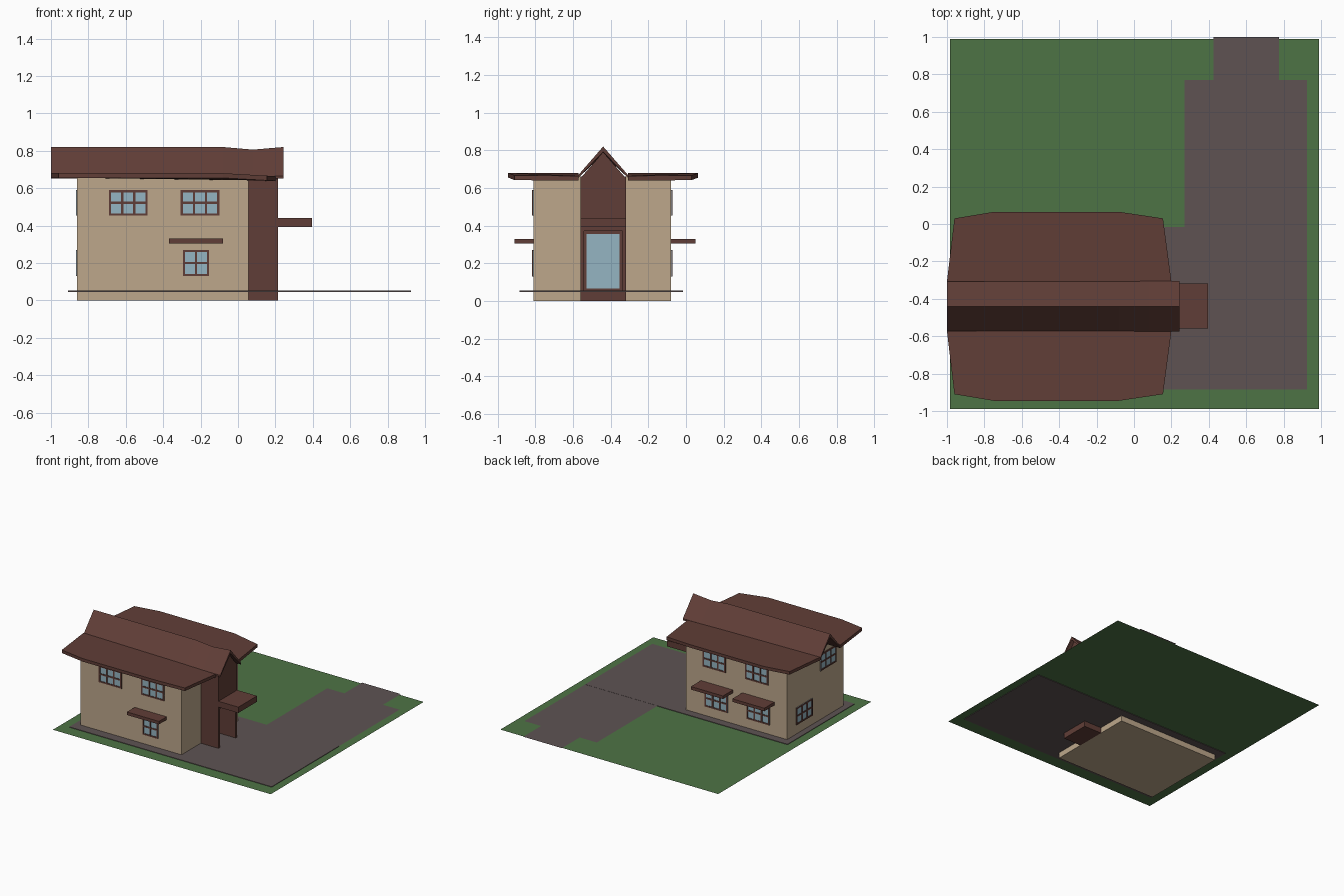
import bpy, bmesh

if "Cube" in bpy.data.objects:
    bpy.data.objects.remove(bpy.data.objects["Cube"])

def mat(name, r, g, b):
    m = bpy.data.materials.new(name)
    m.diffuse_color = (r, g, b, 1)
    m.use_nodes = True
    m.node_tree.nodes["Principled BSDF"].inputs["Base Color"].default_value = m.diffuse_color
    return m

TAN = mat("tan render", .51, .39, .26)
BROWN = mat("brown timber", .118, .048, .038)
GREEN = mat("lawn green", .076, .172, .06)
PAVE = mat("paving grey", .112, .086, .086)
GLASS = mat("window glass", .30, .46, .54)
YC = -.44  # ridge line of the house


def finish(name, bm, mats):
    bmesh.ops.recalc_face_normals(bm, faces=bm.faces)
    me = bpy.data.meshes.new(name)
    bm.to_mesh(me)
    bm.free()
    for m in mats:
        me.materials.append(m)
    ob = bpy.data.objects.new(name, me)
    bpy.context.collection.objects.link(ob)
    return ob


def add_box(bm, x0, x1, y0, y1, z0, z1, mi=0):
    v = [bm.verts.new((x, y, z)) for z in (z0, z1)
         for x, y in ((x0, y0), (x1, y0), (x1, y1), (x0, y1))]
    add_faces(bm, v, mi)


def add_faces(bm, v, mi=0):
    """Close two equal rings (bottom then top) into a solid."""
    n = len(v) // 2
    fs = [bm.faces.new(v[:n][::-1]), bm.faces.new(v[n:])]
    for i in range(n):
        j = (i + 1) % n
        fs.append(bm.faces.new((v[i], v[j], v[n + j], v[n + i])))
    for f in fs:
        f.material_index = mi


def box(name, m, *b):
    bm = bmesh.new()
    add_box(bm, *b)
    return finish(name, bm, [m])


def solid(name, m, ring_a, ring_b):
    bm = bmesh.new()
    add_faces(bm, [bm.verts.new(p) for p in ring_a + ring_b])
    return finish(name, bm, [m])


def sheet(name, m, pts, z):
    bm = bmesh.new()
    f = bm.faces.new([bm.verts.new((x, y, z)) for x, y in pts])
    if f.normal.z < 0:
        f.normal_flip()
    return finish(name, bm, [m])


# Lawn, paved base and driveway
sheet("lawn", GREEN, [(-.985, -.99), (.99, -.99), (.99, .99), (-.985, .99)], .05)
box("paved_base", PAVE, -.91, .925, -.885, -.015, .046, .054)
sheet("driveway", PAVE, [(.27, -.015), (.925, -.015), (.925, .77), (.775, .77), (.775, 1),
                         (.425, 1), (.425, .77), (.27, .77)], .053)

# House body
X0, X1, Y0, Y1 = -.86, .055, -.81, -.08
box("house_walls", TAN, X0, X1, Y0, Y1, 0, .662)


# Windows: glass plate with a raised frame and glazing bars
def window(name, wall, u, z0, z1, w, cols, rows=2, t=.012):
    bm = bmesh.new()

    def plate(u0, u1, a, b, d, mi):
        if wall == "front":
            add_box(bm, u0, u1, Y0 - d, Y0 + .002, a, b, mi)
        elif wall == "back":
            add_box(bm, u0, u1, Y1 - .002, Y1 + d, a, b, mi)
        elif wall == "left":
            add_box(bm, X0 - d, X0 + .002, u0, u1, a, b, mi)
        else:
            add_box(bm, X1 - .002, X1 + d, u0, u1, a, b, mi)
    l = u - w / 2
    plate(l, l + w, z0, z1, .003, 1)
    for i in range(cols + 1):
        c = l + (w - t) * i / cols
        plate(c, c + t, z0, z1, .007, 0)
    for i in range(rows + 1):
        c = z0 + (z1 - z0 - t) * i / rows
        plate(l, l + w, c, c + t, .007, 0)
    finish(name, bm, [BROWN, GLASS])


UP, LOW = (.453, .59), (.13, .27)
for side in ("front", "back"):
    for i, u in enumerate((-.587, -.203)):
        window(f"{side}_upper_window_{i}", side, u, *UP, .207, 3)
window("front_lower_window", "front", -.225, *LOW, .14, 2)
for i, u in enumerate((-.60, -.22)):
    window(f"back_lower_window_{i}", "back", u, *LOW, .207, 3)
window("left_upper_window", "left", -.61, *UP, .207, 3)
window("left_lower_window", "left", -.30, *LOW, .207, 3)

# Awnings over the lower windows
box("front_awning", BROWN, -.37, -.08, -.91, Y0, .305, .33)
for i, x in enumerate((-.745, -.37)):
    box(f"back_awning_{i}", BROWN, x, x + .29, Y1, .05, .305, .33)

# Entrance tower with recessed glass door and canopy
TX = .215
for n, y in (("front", -.56), ("back", -.337)):
    box(f"tower_{n}_wall", BROWN, X1, TX, y, y + .017, 0, .66)
box("tower_step", BROWN, X1, TX, -.543, -.337, 0, .05)
box("tower_head", BROWN, X1, TX, -.543, -.337, .37, .66)
window("entrance_door", "right", YC, .05, .37, .206, 1, 1, .015)
box("entrance_canopy", BROWN, TX - .005, .395, -.56, -.318, .392, .44)


# Roof: nearly flat side eaves, drooping a little toward the entrance
def droop(x):
    return -.016 * max(0, x + .08) / .28

half = [(-1, .132), (.2, .132), (.155, .47), (-.08, .505), (-.75, .505), (-.96, .47)]
for n, s in (("front", -1), ("back", 1)):
    ring = lambda z: [(x, YC + s * d, z + droop(x)) for x, d in half]
    solid(f"{n}_eave", BROWN, ring(.655), ring(.68))


# Gable roofs as bent slabs, with a solid gable beneath
def gable_slab(name, stations):
    bm = bmesh.new()
    t = .028
    rings = []
    for x, top in stations:
        prof = [(-.135, .665), (0, top), (.135, .665), (.135, .665 - t * .5),
                (0, top - t), (-.135, .665 - t * .5)]
        rings.append([bm.verts.new((x, YC + d, z)) for d, z in prof])
    for a, b in zip(rings, rings[1:]):
        for i in range(6):
            j = (i + 1) % 6
            bm.faces.new((a[i], a[j], b[j], b[i]))
    for r in (rings[0], rings[-1]):
        bm.faces.new((r[0], r[1], r[4], r[5]))
        bm.faces.new((r[1], r[2], r[3], r[4]))
    finish(name, bm, [BROWN])


gable_slab("main_gable_roof", [(-1, .82), (-.08, .82), (.08, .806)])
gable_slab("entrance_gable_roof", [(.08, .806), (.242, .82)])
tri = lambda x: [(x, YC - .122, .65), (x, YC + .122, .65), (x, YC, .79)]
solid("gable_infill", BROWN, tri(X0), tri(TX))
